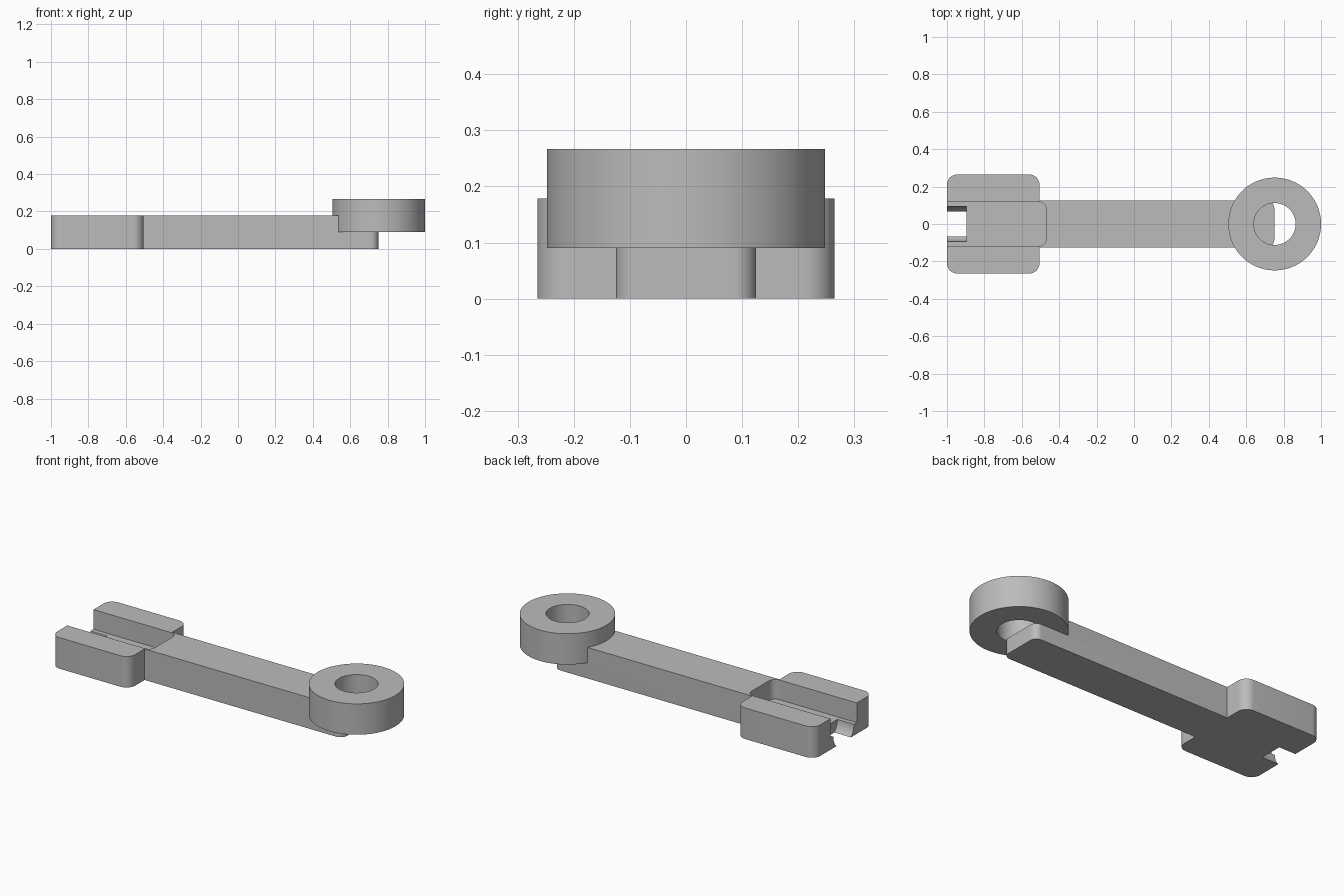
import bpy, bmesh, math
from mathutils import Vector

if "Cube" in bpy.data.objects:
    bpy.data.objects.remove(bpy.data.objects["Cube"])

grey = bpy.data.materials.new("plain_grey")
grey.diffuse_color = (0.5, 0.5, 0.5, 1)
grey.use_nodes = True
grey.node_tree.nodes["Principled BSDF"].inputs["Base Color"].default_value = grey.diffuse_color


def make_object(name, bm):
    bmesh.ops.recalc_face_normals(bm, faces=bm.faces)
    mesh = bpy.data.meshes.new(name)
    bm.to_mesh(mesh)
    bm.free()
    mesh.materials.append(grey)
    obj = bpy.data.objects.new(name, mesh)
    bpy.context.collection.objects.link(obj)
    return obj


def rounded_outline(corners, steps=10):
    """Corners are (x, y, radius) in order; right-angled corners get an arc."""
    points = []
    for i, (x, y, r) in enumerate(corners):
        p = Vector((x, y))
        if r == 0:
            points.append(p)
            continue
        a = (Vector(corners[i - 1][:2]) - p).normalized()
        b = (Vector(corners[(i + 1) % len(corners)][:2]) - p).normalized()
        centre = p + r * (a + b)
        for s in range(steps + 1):
            t = math.pi / 2 * s / steps
            points.append(centre - r * (math.cos(t) * b + math.sin(t) * a))
    return points


def prism(name, outline, z0, z1):
    bm = bmesh.new()
    face = bm.faces.new([bm.verts.new((p.x, p.y, z0)) for p in outline])
    grown = bmesh.ops.extrude_face_region(bm, geom=[face])["geom"]
    verts = [v for v in grown if isinstance(v, bmesh.types.BMVert)]
    bmesh.ops.translate(bm, verts=verts, vec=(0, 0, z1 - z0))
    return make_object(name, bm)


def circle(cx, cy, r, n=96):
    return [Vector((cx + r * math.cos(2 * math.pi * i / n),
                    cy + r * math.sin(2 * math.pi * i / n))) for i in range(n)]


def activate(obj):
    bpy.ops.object.select_all(action='DESELECT')
    obj.select_set(True)
    bpy.context.view_layer.objects.active = obj


def cut(target, cutter):
    cutter.hide_render = True
    mod = target.modifiers.new("cut", 'BOOLEAN')
    mod.operation = 'DIFFERENCE'
    mod.solver = 'EXACT'
    mod.object = cutter
    activate(target)
    bpy.ops.object.modifier_apply(modifier=mod.name)
    bpy.data.objects.remove(cutter)


TOP, STEP, FLOOR = 0.178, 0.09, 0.065
RING_X, RING_R, HOLE_R = 0.752, 0.248, 0.112

# Wide clevis head and straight arm in one outline
half = [(-1, -0.265, 0.055), (-0.505, -0.265, 0.055),
        (-0.505, -0.125, 0), (0.75, -0.125, 0.04)]
outline = half + [(x, -y, r) for x, y, r in reversed(half)]
outline = [(x, y, r) for x, y, r in outline]
link = prism("link_arm", rounded_outline(outline), 0, TOP)

# Open channel along the head
channel = [(-1.1, -0.119, 0), (-0.47, -0.119, 0.04),
           (-0.47, 0.119, 0.04), (-1.1, 0.119, 0)]
cut(link, prism("channel_cutter", rounded_outline(channel), FLOOR, 0.3))

# Round-sided notch at the end of the channel, breaking through the underside
notch = prism("notch_cutter", circle(0, 0, 0.093, 64), -1.1, -0.895)
for v in notch.data.vertices:
    x, y, z = v.co
    v.co = (z, x, y + FLOOR)
notch.data.update()
cut(link, notch)

# Step in the arm where the ring sits
cut(link, prism("seat_cutter", circle(RING_X, 0, RING_R), STEP, 0.4))

# Raised ring with a through hole
bm = bmesh.new()
profile = [(HOLE_R, STEP), (RING_R, STEP), (RING_R, STEP + TOP - 0.001), (HOLE_R, STEP + TOP - 0.001)]
loops = [[bm.verts.new((p.x, p.y, z)) for p in circle(RING_X, 0, r)] for r, z in profile]
for k in range(4):
    a, b = loops[k], loops[(k + 1) % 4]
    for i in range(len(a)):
        j = (i + 1) % len(a)
        bm.faces.new((a[i], a[j], b[j], b[i]))
ring = make_object("end_ring", bm)

for obj in (link, ring):
    activate(obj)
    bpy.ops.object.shade_smooth_by_angle(angle=math.radians(30))
